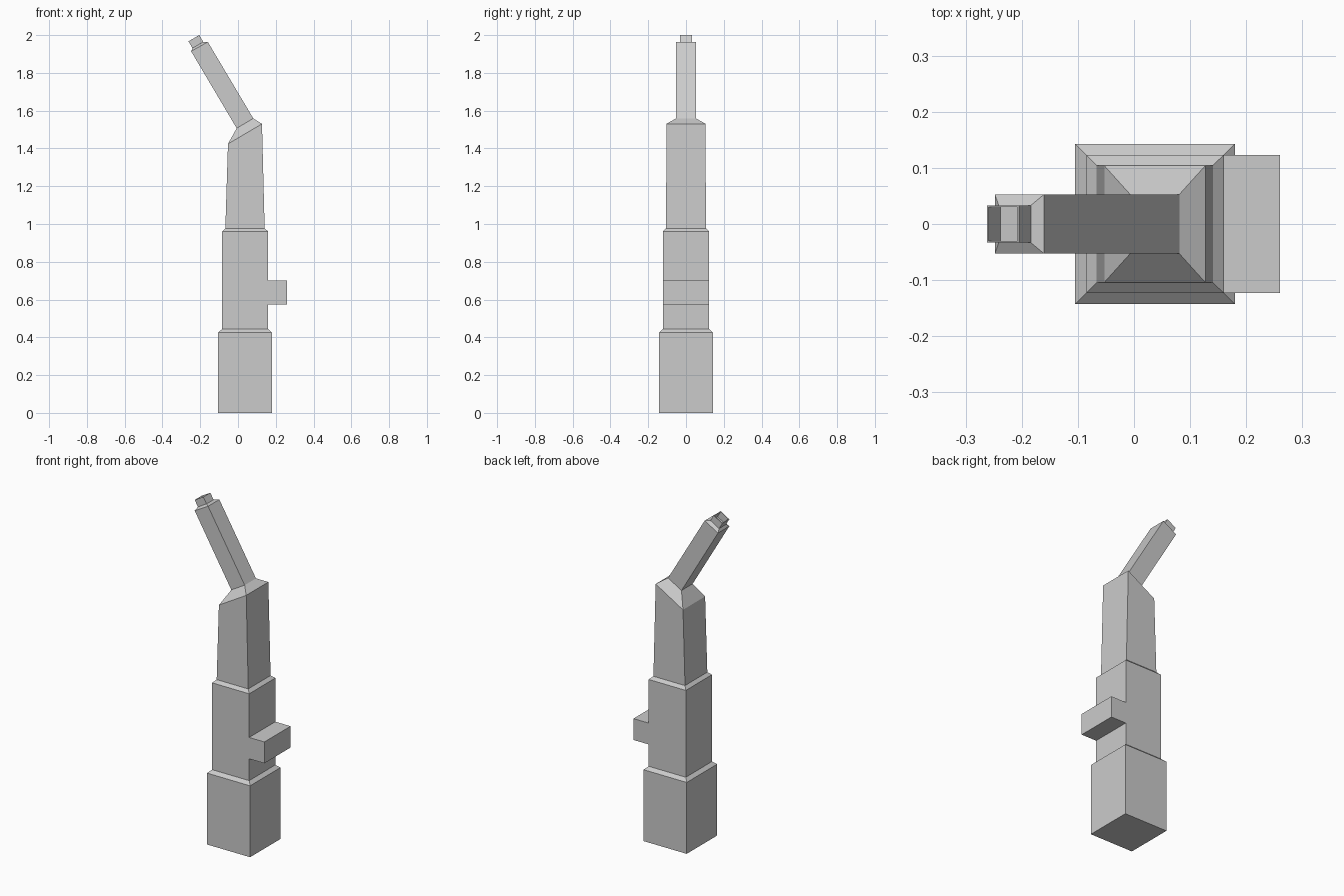
import bpy, bmesh

if "Cube" in bpy.data.objects:
    bpy.data.objects.remove(bpy.data.objects["Cube"])

# Each ring: (left x, left z, right x, right z, half depth in y)
RINGS = [
    (-0.105, 0.0, 0.18, 0.0, 0.143),            # base block
    (-0.105, 0.425, 0.18, 0.425, 0.143),
    (-0.085, 0.443, 0.16, 0.443, 0.123),        # middle block
    (-0.085, 0.573, 0.16, 0.573, 0.123),        # bracket lower edge
    (-0.085, 0.70, 0.16, 0.70, 0.123),          # bracket upper edge
    (-0.085, 0.96, 0.16, 0.96, 0.123),
    (-0.067, 0.977, 0.141, 0.977, 0.105),       # tapered neck
    (-0.053, 1.424, 0.127, 1.53, 0.104),
    (-0.007, 1.507, 0.081, 1.559, 0.053),       # angled arm
    (-0.248, 1.914, -0.160, 1.964, 0.053),
    (-0.241, 1.931, -0.184, 1.964, 0.033),      # tip nozzle
    (-0.262, 1.967, -0.205, 2.0, 0.033),
    (-0.259, 1.969, -0.208, 1.9985, 0.030),     # nozzle hollow
    (-0.238, 1.933, -0.187, 1.9625, 0.030),
]
BRACKET_RING = 3
BRACKET_LENGTH = 0.10


def add_ring(bm, xl, zl, xr, zr, h):
    return [bm.verts.new(p) for p in
            ((xl, -h, zl), (xr, -h, zr), (xr, h, zr), (xl, h, zl))]


bm = bmesh.new()
rings = [add_ring(bm, *r) for r in RINGS]

# Stacked body, arm and hollow tip
bm.faces.new(rings[0][::-1])
bracket_face = None
for n, (a, b) in enumerate(zip(rings, rings[1:])):
    for i in range(4):
        j = (i + 1) % 4
        face = bm.faces.new((a[i], a[j], b[j], b[i]))
        if n == BRACKET_RING and i == 1:
            bracket_face = face
bm.faces.new(rings[-1])

# Side bracket extruded from the middle block
out = bmesh.ops.extrude_discrete_faces(bm, faces=[])["faces"]
region = bmesh.ops.extrude_face_region(bm, geom=[bracket_face])["geom"]
bmesh.ops.translate(bm, vec=(BRACKET_LENGTH, 0, 0),
                    verts=[g for g in region if isinstance(g, bmesh.types.BMVert)])
if bracket_face.is_valid:
    bmesh.ops.delete(bm, geom=[bracket_face], context='FACES_ONLY')
bmesh.ops.recalc_face_normals(bm, faces=bm.faces[:])

mesh = bpy.data.meshes.new("stepped_handle_with_angled_arm")
bm.to_mesh(mesh)
bm.free()
obj = bpy.data.objects.new("stepped_handle_with_angled_arm", mesh)
bpy.context.collection.objects.link(obj)
